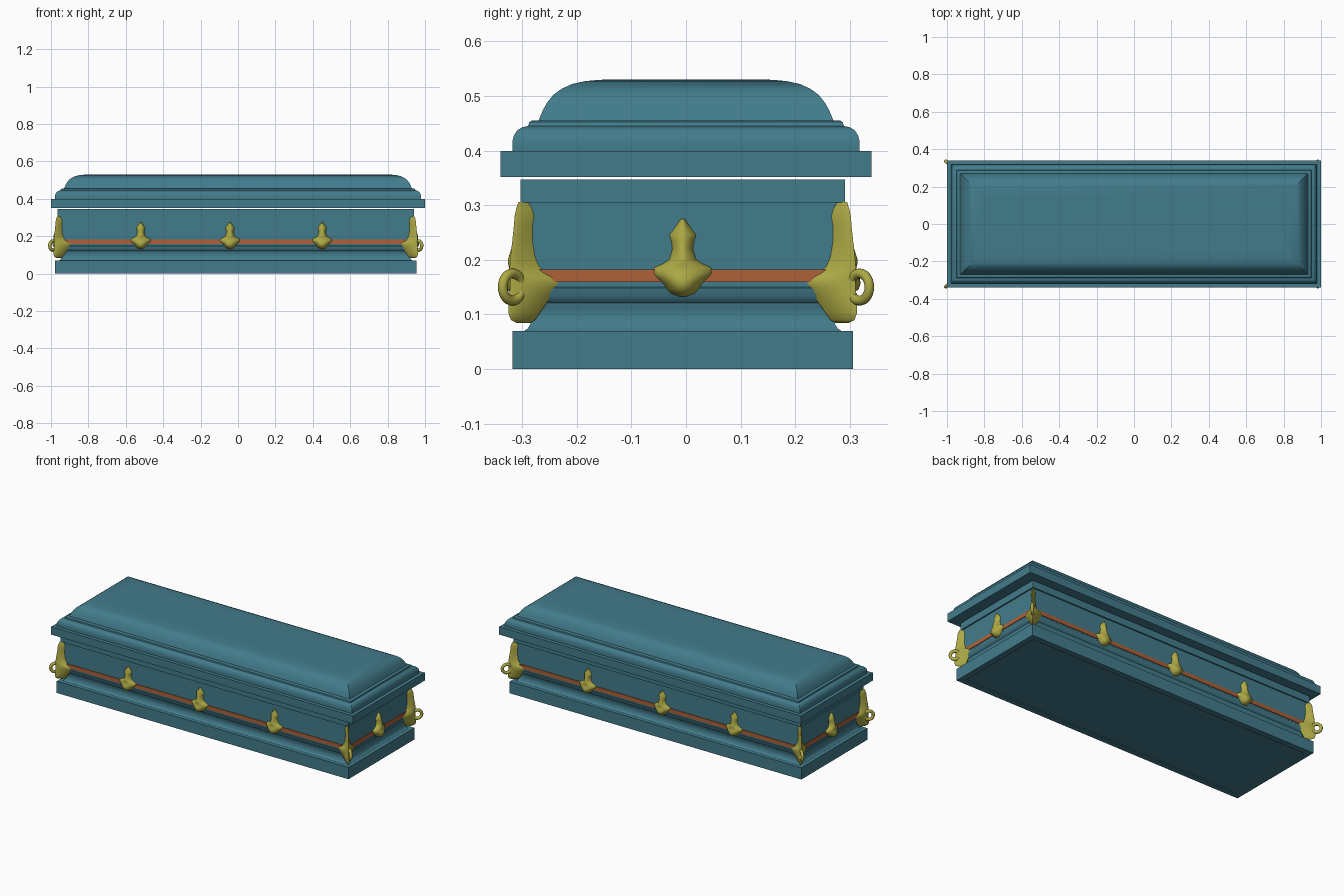
import bpy, bmesh
from math import sin, cos, pi, radians
from mathutils import Matrix, Vector

if "Cube" in bpy.data.objects:
    bpy.data.objects.remove(bpy.data.objects["Cube"])

CX, CY = -0.012, -0.006      # body centre
HX, HY = 0.967, 0.312        # body half sizes


def material(name, rgb):
    m = bpy.data.materials.new(name)
    m.diffuse_color = (*rgb, 1)
    m.use_nodes = True
    m.node_tree.nodes["Principled BSDF"].inputs["Base Color"].default_value = m.diffuse_color
    return m


TEAL = material("teal_paint", (0.055, 0.20, 0.26))
GOLD = material("gold_metal", (0.42, 0.40, 0.06))
COPPER = material("copper_metal", (0.42, 0.12, 0.04))


def finish(bm, name, mat, angle=32):
    bmesh.ops.recalc_face_normals(bm, faces=bm.faces)
    me = bpy.data.meshes.new(name)
    bm.to_mesh(me)
    bm.free()
    me.shade_smooth()
    me.set_sharp_from_angle(angle=radians(angle))
    me.materials.append(mat)
    ob = bpy.data.objects.new(name, me)
    bpy.context.collection.objects.link(ob)
    return ob


def bridge(bm, rings, closed=False):
    pairs = list(zip(rings, rings[1:]))
    if closed:
        pairs.append((rings[-1], rings[0]))
    for a, b in pairs:
        for i in range(len(a)):
            j = (i + 1) % len(a)
            bm.faces.new((a[i], a[j], b[j], b[i]))
    if not closed:
        bm.faces.new(rings[0])
        bm.faces.new(rings[-1])


def moulded_box(name, profile, cx, cy, hx, hy, mat, closed=False):
    """Sweep an (inset, z) profile round a rectangle."""
    bm = bmesh.new()
    rings = [[bm.verts.new((cx + sx * (hx - d), cy + sy * (hy - d), z))
              for sx, sy in ((-1, -1), (1, -1), (1, 1), (-1, 1))]
             for d, z in profile]
    bridge(bm, rings, closed)
    return finish(bm, name, mat)


def ornament(name, rows, place, n=16):
    """Loft (z, half width, depth) rows; place maps (u, depth, z) to space."""
    bm = bmesh.new()
    rings = []
    for z, w, d in rows:
        ts = [pi * i / n for i in range(n + 1)]
        rings.append([bm.verts.new(place(w * cos(t), d * abs(sin(t)) ** 1.4, z))
                      for t in ts])
    bridge(bm, rings)
    return finish(bm, name, GOLD, 50)


# Body: plinth, cove, swelling, wall and top trim
moulded_box("casket_body", [
    (.035, .005), (.035, 0), (0, 0), (0, .07), (.022, .07), (.028, .074),
    (.033, .082), (.036, .095), (.037, .112), (.034, .118), (.034, .121),
    (.028, .126), (.023, .134), (.020, .148), (.022, .150), (.023, .305),
    (.015, .305), (.015, .347)], CX, CY, HX, HY, TEAL)

# Copper band round the body
moulded_box("copper_band", [(.035, .159), (.018, .159), (.018, .182), (.035, .182)],
            CX, CY, HX, HY, COPPER, closed=True)

# Lid: rim, rounded shoulder, small step and dome
moulded_box("lid", [
    (0, .352), (0, .399), (.022, .399), (.022, .416), (.025, .428),
    (.031, .437), (.041, .443), (.051, .445), (.053, .452), (.058, .455),
    (.070, .455), (.077, .472), (.085, .487), (.097, .502), (.112, .513),
    (.132, .522), (.155, .527), (.180, .5295), (.200, .530)],
    0, 0, 1, .34, TEAL)

# Side mounts: shield below, pointed leaf above
SIDE = [(.133, .008, .014), (.138, .022, .028), (.146, .030, .038), (.157, .037, .042),
        (.167, .050, .040), (.176, .058, .036), (.185, .055, .034), (.193, .037, .036),
        (.201, .025, .036), (.220, .020, .030), (.234, .022, .028), (.246, .026, .025),
        (.255, .018, .023), (.265, .011, .021), (.275, .004, .016)]
WX, WY = HX - .028, HY - .028
for s, label in ((-1, "front"), (1, "back")):
    for i, x in enumerate((-.52, -.043, .45)):
        ornament(f"{label}_mount_{i + 1}", SIDE,
                 lambda u, d, z: (x + u, CY + s * (WY + d), z))
for s, label in ((-1, "left"), (1, "right")):
    ornament(f"{label}_end_mount", SIDE,
             lambda u, d, z: (CX + s * (WX + d), CY + u, z))

# Corner mounts folded round the corners, each with a ring
CORNER = [(.084, .004, .028), (.090, .014, .044), (.102, .022, .050), (.118, .033, .050),
          (.135, .046, .048), (.150, .060, .046), (.160, .066, .046), (.168, .060, .046),
          (.178, .040, .047), (.188, .028, .047), (.205, .020, .045), (.235, .015, .040),
          (.262, .015, .036), (.280, .018, .034), (.293, .014, .030), (.306, .006, .024)]
for sx in (-1, 1):
    for sy in (-1, 1):
        tag = ("left" if sx < 0 else "right") + ("_front" if sy < 0 else "_back")
        ornament(f"{tag}_corner_mount", CORNER, lambda u, d, z: (
            CX + sx * (WX - max(u, 0) + .7 * d),
            CY + sy * (WY - max(-u, 0) + .7 * d), z))
        # Ring stands in the vertical plane through the corner diagonal
        bm = bmesh.new()
        out = Vector((sx, sy, 0)).normalized()
        centre = Vector((CX + sx * .977, sy * .318, .150))
        rings = []
        for i in range(28):
            a = 2 * pi * i / 28
            radial = out * cos(a) + Vector((0, 0, sin(a)))
            side = out.cross(Vector((0, 0, 1)))
            rings.append([bm.verts.new(centre + radial * (.025 + .009 * cos(b))
                                       + side * .009 * sin(b))
                          for b in (2 * pi * k / 12 for k in range(12))])
        bridge(bm, rings, closed=True)
        finish(bm, f"{tag}_ring", GOLD)
